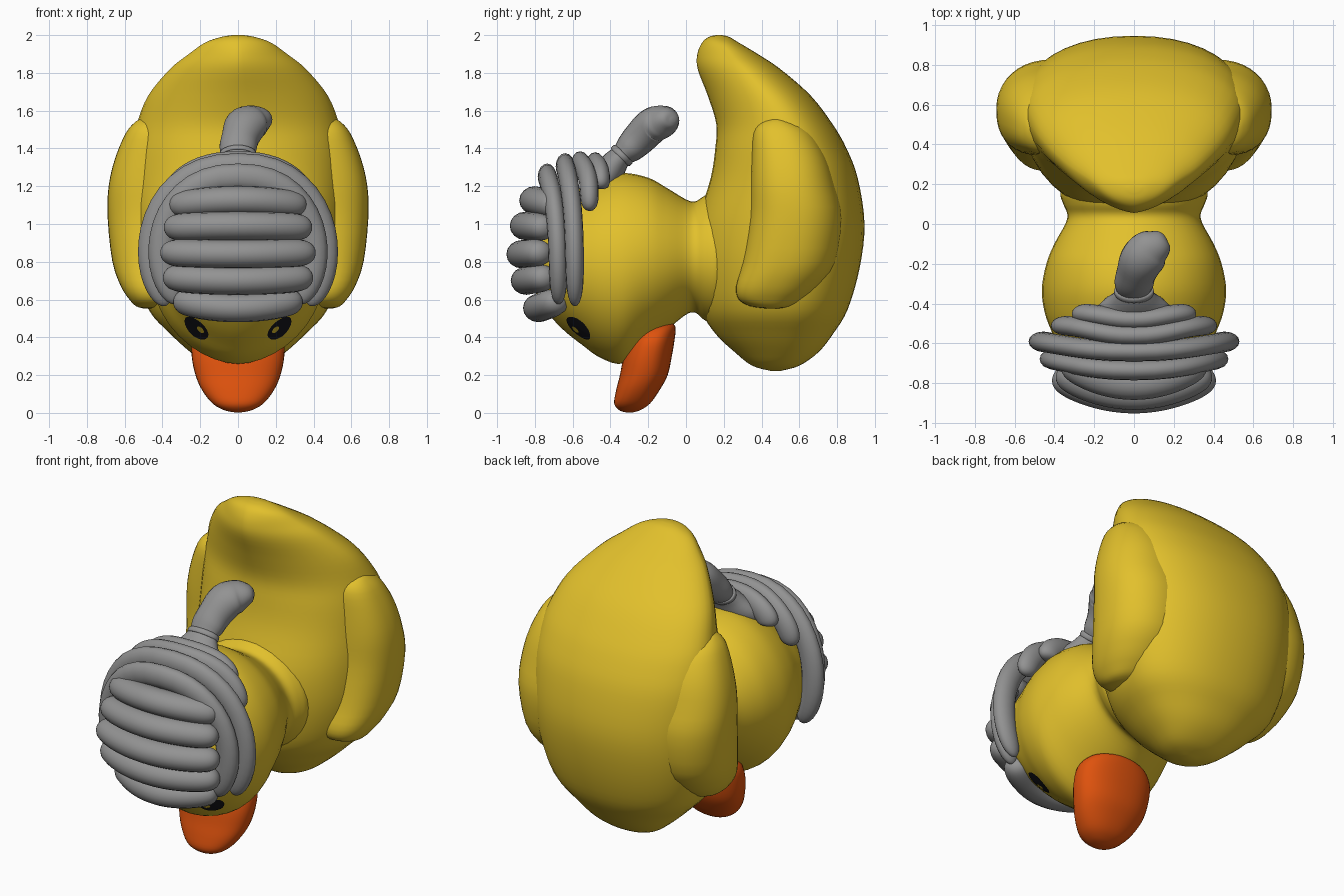
import bpy, bmesh, math
from mathutils import Vector
from mathutils.bvhtree import BVHTree

if "Cube" in bpy.data.objects:
    bpy.data.objects.remove(bpy.data.objects["Cube"])

N = 40


def material(name, rgb):
    m = bpy.data.materials.new(name)
    m.diffuse_color = (*rgb, 1)
    m.use_nodes = True
    m.node_tree.nodes["Principled BSDF"].inputs["Base Color"].default_value = m.diffuse_color
    return m


YELLOW = material("yellow", (0.76, 0.53, 0.025))
ORANGE = material("orange", (0.74, 0.085, 0.004))
GREY = material("grey", (0.29, 0.29, 0.29))
BLACK = material("black", (0.008, 0.008, 0.012))


def make(name, verts, faces, mat):
    bm = bmesh.new()
    vs = [bm.verts.new(v) for v in verts]
    for f in faces:
        bm.faces.new([vs[i] for i in f])
    bmesh.ops.recalc_face_normals(bm, faces=bm.faces)
    for f in bm.faces:
        f.smooth = True
    me = bpy.data.meshes.new(name)
    bm.to_mesh(me)
    bm.free()
    me.materials.append(mat)
    ob = bpy.data.objects.new(name, me)
    bpy.context.collection.objects.link(ob)
    return ob


def skin(name, rings, mat):
    """Bridge closed rings and cap both ends."""
    n = len(rings[0])
    verts = [v for r in rings for v in r]
    faces = [(k * n + i, k * n + (i + 1) % n, (k + 1) * n + (i + 1) % n, (k + 1) * n + i)
             for k in range(len(rings) - 1) for i in range(n)]
    faces += [tuple(range(n)), tuple(range((len(rings) - 1) * n, len(rings) * n))]
    return make(name, verts, faces, mat)


def smooth_rows(rows, sub=4):
    """Catmull-Rom interpolation of section rows."""
    out = []
    for i in range(len(rows) - 1):
        q = [rows[max(i - 1, 0)], rows[i], rows[i + 1], rows[min(i + 2, len(rows) - 1)]]
        for k in range(sub):
            t = k / sub
            out.append([0.5 * (2 * b + (c - a) * t + (2 * a - 5 * b + 4 * c - d) * t * t
                               + (3 * b - a - 3 * c + d) * t ** 3) for a, b, c, d in zip(*q)])
    return out + [list(rows[-1])]


def power(v, e):
    return math.copysign(abs(v) ** e, v)


ANGLES = [2 * math.pi * i / N for i in range(N)]


def tube(name, rows, ref, mat, n=16):
    """Sweep an ellipse along rows of x, y, z, radius_a, radius_b."""
    pts = [Vector(r[:3]) for r in rows]
    rings = []
    for i, r in enumerate(rows):
        t = (pts[min(i + 1, len(pts) - 1)] - pts[max(i - 1, 0)]).normalized()
        a = t.cross(Vector(ref)).normalized()
        b = a.cross(t)
        rings.append([pts[i] + a * r[3] * math.cos(2 * math.pi * k / n)
                      + b * r[4] * math.sin(2 * math.pi * k / n) for k in range(n)])
    return skin(name, rings, mat)


# Body with upswept tail: z, front y, back y, half width, front roundness
body_rows = [(.222, .45, .50, .03, 1), (.25, .35, .60, .15, 1), (.32, .26, .70, .25, 1),
             (.42, .155, .78, .36, 1), (.55, .08, .857, .475, .95), (.77, .05, .92, .54, .9),
             (1.0, .06, .945, .565, .9), (1.24, .13, .91, .57, .9), (1.4, .155, .85, .56, .95),
             (1.53, .16, .775, .535, 1.05), (1.68, .115, .66, .475, 1.2),
             (1.82, .062, .50, .36, 1.3), (1.9, .06, .38, .26, 1.3), (1.96, .085, .28, .175, 1.2),
             (1.99, .12, .23, .09, 1), (2.0, .16, .19, .03, 1)]
rings = []
for z, y0, y1, w, ef in smooth_rows(body_rows):
    ym = y0 + .6 * (y1 - y0)
    ring = []
    for a in ANGLES:
        c, s = math.cos(a), math.sin(a)
        e = .92 if s > 0 else ef
        ring.append((w * power(c, e), ym + power(s, e) * ((y1 - ym) if s > 0 else (ym - y0)), z))
    rings.append(ring)
skin("body", rings, YELLOW)

# Head and neck: y, bottom z, top z, half width
head_rows = [(.25, .50, 1.14, .34), (.16, .47, 1.16, .37), (.10, .49, 1.15, .355),
             (.05, .53, 1.12, .335), (0, .52, 1.13, .345), (-.1, .44, 1.19, .40),
             (-.2, .36, 1.245, .44), (-.33, .262, 1.27, .463), (-.45, .29, 1.245, .447),
             (-.55, .36, 1.20, .41), (-.65, .44, 1.14, .375), (-.74, .54, 1.05, .31),
             (-.80, .65, .95, .19), (-.825, .76, .82, .04)]
rings = [[(w * power(math.cos(a), 1.12 if math.sin(a) < 0 else 1), y,
           (z0 + z1) / 2 + (z1 - z0) / 2 * math.sin(a)) for a in ANGLES]
         for y, z0, z1, w in smooth_rows(head_rows)]
head = skin("head", rings, YELLOW)

# Bill: z, front y, back y, half width
bill_rows = [(.003, -.32, -.28, .02), (.015, -.355, -.24, .075), (.05, -.38, -.19, .135),
             (.12, -.37, -.14, .19), (.2, -.35, -.097, .225), (.3, -.33, -.075, .245),
             (.39, -.30, -.06, .24), (.45, -.26, -.055, .19), (.475, -.2, -.07, .10)]
rings = [[(w * power(math.cos(a), .9), (y0 + y1) / 2 + (y1 - y0) / 2 * power(math.sin(a), .85), z)
          for a in ANGLES] for z, y0, y1, w in smooth_rows(bill_rows)]
skin("bill", rings, ORANGE)

# Wings: z, front y, back y, outer x
wing_rows = [(1.555, .44, .52, .52), (1.535, .39, .59, .55), (1.48, .355, .67, .595),
             (1.35, .345, .745, .65), (1.2, .34, .79, .685), (1.03, .335, .825, .69),
             (.8, .30, .79, .665), (.67, .265, .70, .62), (.6, .28, .62, .575),
             (.565, .34, .56, .54), (.553, .42, .5, .50)]
for side, label in ((1, "right"), (-1, "left")):
    rings = []
    for z, y0, y1, xo in smooth_rows(wing_rows, 3):
        ring = []
        for a in ANGLES:
            c, s = math.cos(a), math.sin(a)
            e = .95 if s > 0 else .8
            ring.append((side * (.42 + (xo - .42) * power(c, e)),
                         (y0 + y1) / 2 + (y1 - y0) / 2 * power(s, e), z))
        rings.append(ring)
    skin("wing_" + label, rings, YELLOW)

# Eyes: thin discs laid on the head surface
surface = BVHTree.FromPolygons([v.co.copy() for v in head.data.vertices],
                               [tuple(p.vertices) for p in head.data.polygons])


def disc(name, centre, long_dir, ra, rb, lift, mat):
    c, nrm, _, _ = surface.find_nearest(Vector(centre))
    u = Vector(long_dir)
    u = (u - nrm * u.dot(nrm)).normalized()
    v = nrm.cross(u)
    n, verts, faces = 24, [c + nrm * lift], []
    for f in (.33, .66, 1):
        for k in range(n):
            t = 2 * math.pi * k / n
            p, pn, _, _ = surface.find_nearest(c + u * ra * f * math.cos(t) + v * rb * f * math.sin(t))
            verts.append(p + pn * lift)
    for k in range(n):
        j = (k + 1) % n
        faces.append((0, 1 + k, 1 + j))
        for r in (0, 1):
            faces.append((1 + r * n + k, 1 + r * n + n + k, 1 + r * n + n + j, 1 + r * n + j))
    ob = make(name, verts, faces, mat)
    if ob.data.polygons[0].normal.dot(nrm) < 0:
        ob.data.flip_normals()


for side, label in ((1, "right"), (-1, "left")):
    axis = (-.08 * side, .1, -.12)
    disc("eye_" + label, (side * .215, -.56, .46), axis, .084, .068, .004, BLACK)
    disc("eye_glint_" + label, (side * .19, -.575, .455), axis, .026, .019, .008, YELLOW)


def rope(name, path, ra, rb, ref):
    rows = []
    for i in range(41):
        u = math.sin(math.pi / 2 * (i / 20 - 1))
        k = max(math.sqrt(max(1 - u ** 12, 0)), .05)
        rows.append((*path(u), ra * k, rb * k))
    tube(name, rows, ref, GREY)


# Horizontal hair rolls across the crown: z, half width, y, arch height
for i, (z, hw, y, k) in enumerate([(1.095, .35, -.80, .03), (.98, .38, -.85, .01),
                                   (.85, .40, -.868, -.01), (.72, .385, -.845, -.02),
                                   (.60, .325, -.78, -.045)]):
    rope(f"hair_roll_{i + 1}",
         lambda u, z=z, hw=hw, y=y, k=k: (hw * u, y + .12 * u * u, z + k * (1 - u * u)),
         .083, .075, (0, 0, 1))

# Arched hair bands: half width, centre z, height, top y, end y, sweep in degrees
for i, (rx, zc, rz, yt, ye, sweep) in enumerate([(.405, .85, .40, -.735, -.675, 132),
                                                 (.46, .85, .455, -.64, -.588, 128),
                                                 (.365, 1.06, .255, -.56, -.51, 88),
                                                 (.26, 1.18, .13, -.48, -.45, 88)]):
    def arch(u, rx=rx, zc=zc, rz=rz, yt=yt, ye=ye, sweep=sweep):
        a = math.radians(sweep) * u
        fade = math.exp(-(u / .4) ** 2)
        return (rx * power(math.sin(a), .85), ye + (yt - ye) * fade, zc + rz * math.cos(a))
    rope(f"hair_band_{i + 1}", arch, .07, .05, (0, 1, 0))

# Gathered hair, tie and ponytail
tube("hair_gather", smooth_rows([(0, -.47, 1.20, .09, .20), (0, -.42, 1.26, .085, .18),
                                 (0, -.375, 1.325, .07, .12), (0, -.335, 1.37, .055, .085)]),
     (1, 0, 0), GREY, 24)
tube("hair_tie", smooth_rows([(0, -.352, 1.35, .05, .08), (0, -.348, 1.354, .068, .098),
                              (0, -.332, 1.372, .068, .098), (0, -.328, 1.376, .05, .08)]),
     (1, 0, 0), GREY, 24)
tube("ponytail", smooth_rows([(0, -.345, 1.36, .055, .08), (0, -.30, 1.40, .078, .098),
                              (.012, -.245, 1.455, .09, .10), (.04, -.18, 1.52, .095, .112),
                              (.08, -.13, 1.54, .088, .105), (.12, -.10, 1.55, .07, .08),
                              (.15, -.075, 1.55, .04, .05), (.16, -.068, 1.55, .01, .012)]),
     (1, 0, 0), GREY, 24)
